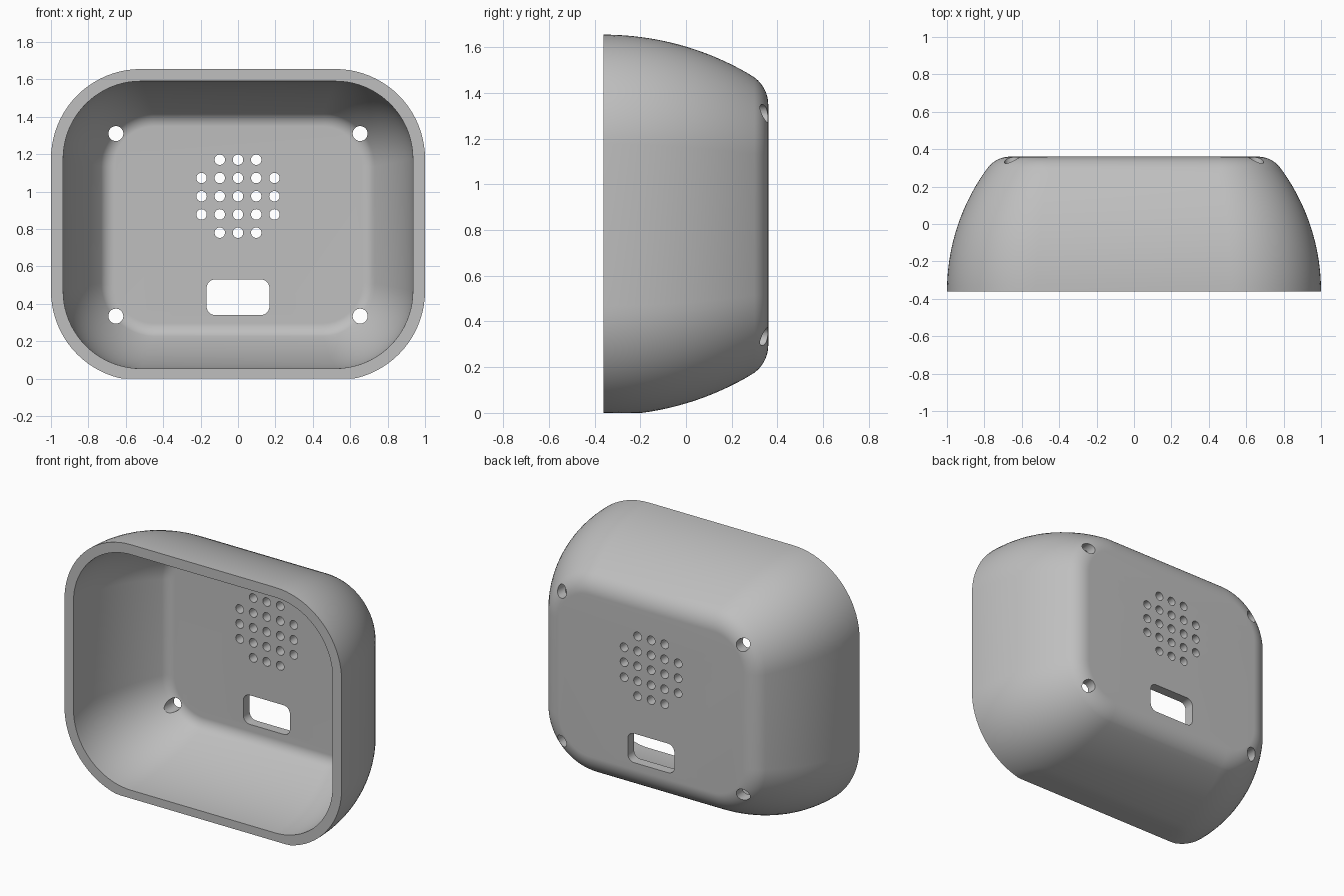
import bpy, bmesh
from math import sin, cos, asin, sqrt, pi, radians

cube = bpy.data.objects.get("Cube")
if cube:
    bpy.data.objects.remove(cube, do_unlink=True)

FRONT, DEPTH, WALL = -0.36, 0.72, 0.065     # rim plane, total depth, shell thickness
HALF_X, HALF_Z, MID_Z = 1.0, 0.833, 0.822
BOW_X, BOW_Z, FILLET = 1.11, 1.26, 0.15     # side bulge radii, back edge rounding
CORNER = 0.48


def inset(d, bow, off):
    """Inward travel of a bowed wall at depth d, plus the bowed part's limit."""
    tilt = asin((DEPTH - FILLET) / (bow - FILLET))
    big, small = bow - off, FILLET - off
    limit = big * (1 - cos(tilt))
    if d <= big * sin(tilt):
        return big - sqrt(big * big - d * d), limit
    rise = min(d - (DEPTH - FILLET), small)
    centre = big - (big - small) * cos(tilt)
    return centre - sqrt(max(0, small * small - rise * rise)), limit


def rounded_rect(hx, hz, rad, y, mid, steps):
    """Closed ring of points in an x-z plane."""
    pts = []
    for q, (sx, sz) in enumerate([(1, 1), (-1, 1), (-1, -1), (1, -1)]):
        for i in range(steps + 1):
            a = (q + i / steps) * pi / 2
            pts.append((sx * (hx - rad) + rad * cos(a), y,
                        mid + sz * (hz - rad) + rad * sin(a)))
    return pts


def shell_ring(d, off):
    ax, lx = inset(d, BOW_X, off)
    az, lz = inset(d, BOW_Z, off)
    mean, limit = (ax + az) / 2, (lx + lz) / 2
    rad = CORNER - off - mean + 0.3 * min(mean, limit)
    ring = rounded_rect(HALF_X - off - ax, HALF_Z - off - az, rad,
                        FRONT + d, MID_Z, 20)
    return [(x, y, max(z, 0)) for x, y, z in ring]   # flat resting foot


def shell_side(off):
    """Rings from the rim to the back, denser around the rounded back edge."""
    start = asin((DEPTH - FILLET) / (BOW_X - FILLET))
    end = (BOW_X - off) * sin(start)
    depths = [end * i / 20 for i in range(20)]
    for i in range(15):
        a = start + (pi / 2 - start) * i / 14
        depths.append(DEPTH - FILLET + (FILLET - off) * sin(a))
    return [shell_ring(d, off) for d in depths]


def loft(bm, rings):
    rows = [[bm.verts.new(p) for p in ring] for ring in rings]
    n = len(rows[0])
    for a, b in zip(rows, rows[1:]):
        for i in range(n):
            j = (i + 1) % n
            bm.faces.new((a[i], a[j], b[j], b[i]))
    bm.faces.new(rows[0])
    bm.faces.new(rows[-1])


def make_object(name, bm):
    bmesh.ops.recalc_face_normals(bm, faces=bm.faces[:])
    mesh = bpy.data.meshes.new(name)
    bm.to_mesh(mesh)
    bm.free()
    obj = bpy.data.objects.new(name, mesh)
    bpy.context.collection.objects.link(obj)
    return obj


# Hollow housing: outer skin, rim and inner skin in one loft
bm = bmesh.new()
loft(bm, shell_side(0)[::-1] + shell_side(WALL))
housing = make_object("housing", bm)

grey = bpy.data.materials.new("light_grey")
grey.use_nodes = True
colour = (0.52, 0.52, 0.52, 1)
grey.diffuse_color = colour
grey.node_tree.nodes["Principled BSDF"].inputs["Base Color"].default_value = colour
housing.data.materials.append(grey)

# Cutters for the grille, screw holes and cable slot
bm = bmesh.new()


def hole(x, z, rad):
    loft(bm, [[(x + rad * cos(i * pi / 14), y, z + rad * sin(i * pi / 14))
               for i in range(28)] for y in (0, 0.5)])


for col in range(-2, 3):
    for row in range(-2, 3):
        if abs(col * row) < 4:
            hole(col * 0.0975, 0.975 + row * 0.0975, 0.028)
for sx in (-1, 1):
    for sz in (-1, 1):
        hole(sx * 0.653, MID_Z + sz * 0.488, 0.04)
loft(bm, [rounded_rect(0.168, 0.095, 0.045, y, 0.435, 6) for y in (0, 0.5)])
cutter = make_object("hole_cutter", bm)
cutter.hide_render = True
cutter.data.materials.append(grey)

cut = housing.modifiers.new("holes", 'BOOLEAN')
cut.operation = 'DIFFERENCE'
cut.solver = 'EXACT'
cut.object = cutter

bpy.ops.object.select_all(action='DESELECT')
bpy.context.view_layer.objects.active = housing
housing.select_set(True)
bpy.ops.object.modifier_apply(modifier=cut.name)
bpy.data.objects.remove(cutter, do_unlink=True)
bpy.ops.object.shade_smooth_by_angle(angle=radians(30))
